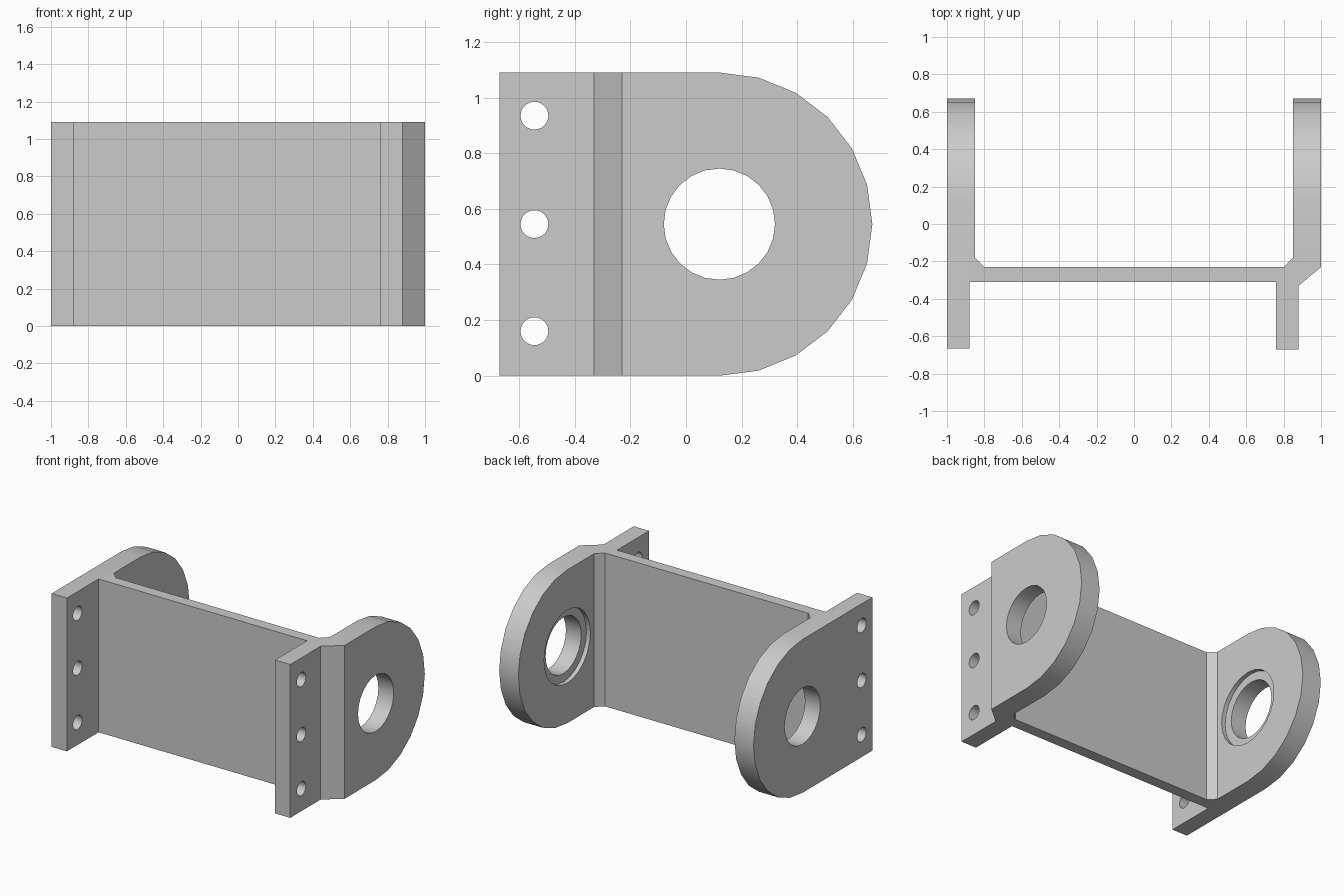
import bpy
import bmesh
import math
from mathutils import Matrix, Vector

cube = bpy.data.objects.get("Cube")
if cube:
    bpy.data.objects.remove(cube, do_unlink=True)

HEIGHT = 1.09
MID = HEIGHT / 2
BORE_Y = 0.12      # centre of the rounded lug ends
SEGMENTS = 24

metal = bpy.data.materials.new("grey_metal")
metal.use_nodes = True
metal.diffuse_color = (0.6, 0.6, 0.6, 1)
metal.node_tree.nodes["Principled BSDF"].inputs["Base Color"].default_value = (0.6, 0.6, 0.6, 1)


def to_object(name, bm):
    bmesh.ops.recalc_face_normals(bm, faces=bm.faces[:])
    mesh = bpy.data.meshes.new(name)
    bm.to_mesh(mesh)
    bm.free()
    obj = bpy.data.objects.new(name, mesh)
    bpy.context.collection.objects.link(obj)
    mesh.materials.append(metal)
    return obj


def prism(name, points, direction):
    """Extrude a flat outline along a direction."""
    bm = bmesh.new()
    face = bm.faces.new([bm.verts.new(p) for p in points])
    ext = bmesh.ops.extrude_face_region(bm, geom=[face])
    verts = [g for g in ext["geom"] if isinstance(g, bmesh.types.BMVert)]
    bmesh.ops.translate(bm, verts=verts, vec=Vector(direction))
    return to_object(name, bm)


def x_cylinder(name, x, y, z, radius, depth):
    bm = bmesh.new()
    bmesh.ops.create_cone(bm, cap_ends=True, segments=SEGMENTS, radius1=radius,
                          radius2=radius, depth=depth,
                          matrix=Matrix.Translation((x, y, z)) @ Matrix.Rotation(math.pi / 2, 4, "Y"))
    return to_object(name, bm)


def apply_cut(target, cutter, operation="DIFFERENCE"):
    cutter.hide_render = True
    mod = target.modifiers.new("cut", "BOOLEAN")
    mod.operation = operation
    mod.solver = "EXACT"
    mod.object = cutter
    bpy.context.view_layer.objects.active = target
    bpy.ops.object.modifier_apply(modifier=mod.name)
    bpy.data.objects.remove(cutter, do_unlink=True)


# Bracket body: plan outline with web, lugs and bolt flanges
plan = [(-1, -0.665), (-0.88, -0.665), (-0.88, -0.31), (0.76, -0.31),
        (0.76, -0.67), (0.88, -0.67), (0.88, -0.33), (1, -0.23),
        (1, 0.8), (0.85, 0.8), (0.85, -0.18), (0.8, -0.23),
        (-0.8, -0.23), (-0.85, -0.18), (-0.85, 0.8), (-1, 0.8)]
bracket = prism("bracket", [(x, y, 0) for x, y in plan], (0, 0, HEIGHT))

# Rounded lug ends
outline = [(-1, -0.1), (BORE_Y, -0.1)]
for i in range(13):
    a = math.pi * i / 12 - math.pi / 2
    outline.append((BORE_Y + 0.55 * math.cos(a), MID + MID * math.sin(a)))
outline += [(BORE_Y, 1.2), (-1, 1.2)]
apply_cut(bracket, prism("side_outline", [(-1.5, y, z) for y, z in outline], (3, 0, 0)), "INTERSECT")

# Large bores with shallow counterbores on the inner faces
for side in (-1, 1):
    apply_cut(bracket, x_cylinder("bore", side * 0.9, BORE_Y, MID, 0.2, 0.5))
    apply_cut(bracket, x_cylinder("counterbore", side * 0.83, BORE_Y, MID, 0.26, 0.1))

# Bolt holes through both flanges
for x in (-0.94, 0.82):
    for z in (0.16, MID, 0.935):
        apply_cut(bracket, x_cylinder("bolt_hole", x, -0.545, z, 0.05, 0.3))

bpy.ops.object.select_all(action="DESELECT")
bracket.select_set(True)
bpy.context.view_layer.objects.active = bracket
bpy.ops.object.shade_smooth_by_angle(angle=math.radians(30))
